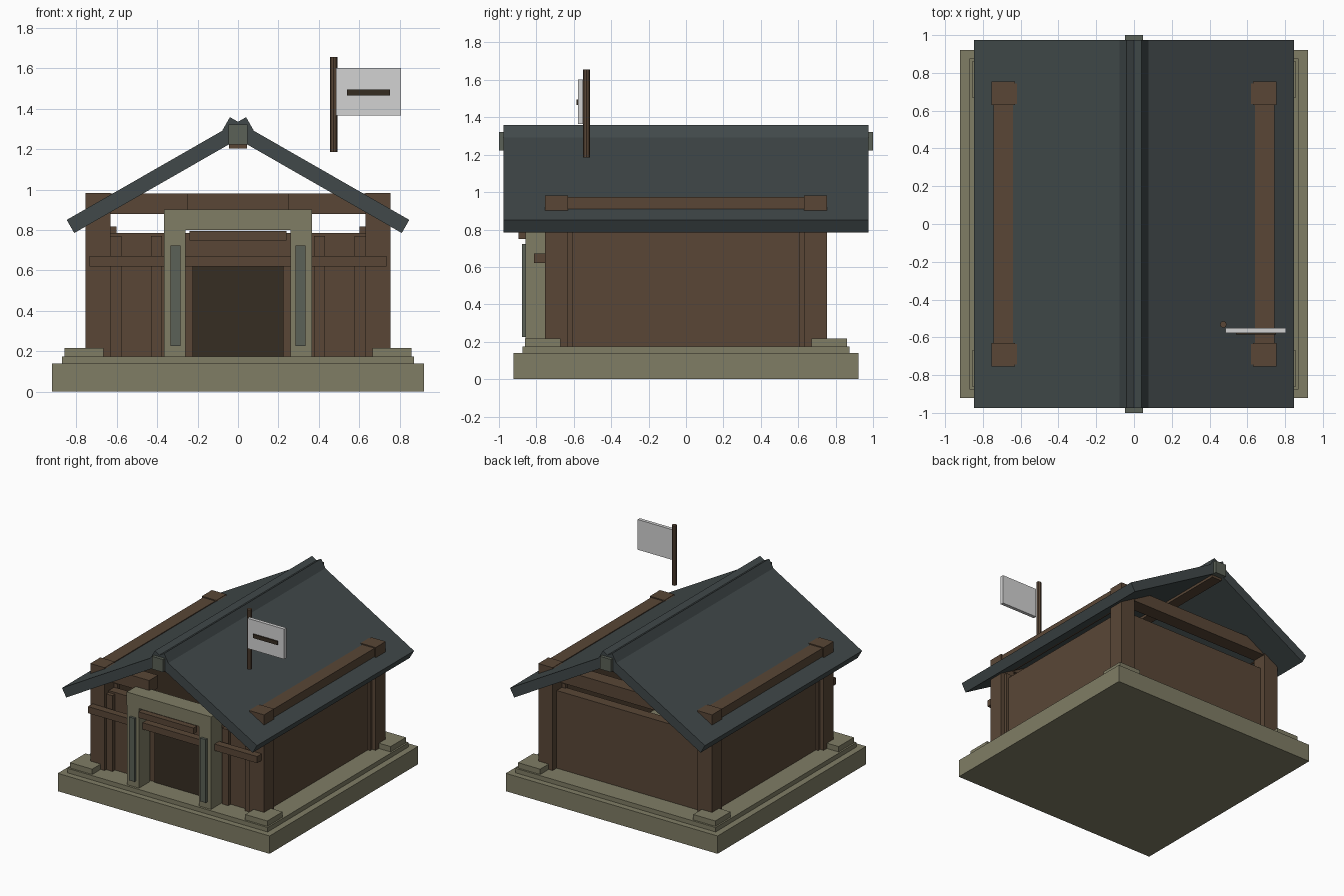
import bpy
import math

if "Cube" in bpy.data.objects:
    bpy.data.objects.remove(bpy.data.objects["Cube"])


def material(name, rgb):
    m = bpy.data.materials.new(name)
    m.diffuse_color = (*rgb, 1)
    m.use_nodes = True
    m.node_tree.nodes["Principled BSDF"].inputs["Base Color"].default_value = m.diffuse_color
    return m


WOOD = material("brown_wood", (0.100, 0.062, 0.037))
DARK = material("dark_wood", (0.037, 0.026, 0.016))
STONE = material("olive_stone", (0.215, 0.205, 0.130))
SLATE = material("slate_roof", (0.052, 0.066, 0.068))
TRIM = material("grey_green_trim", (0.105, 0.120, 0.095))
CLOTH = material("pale_grey", (0.65, 0.65, 0.65))


def box(name, mat, x, y, z, mirror=""):
    """Box from (min, max) ranges, optionally mirrored over x and/or y."""
    for sx in ((1, -1) if "x" in mirror else (1,)):
        for sy in ((1, -1) if "y" in mirror else (1,)):
            bpy.ops.mesh.primitive_cube_add(
                size=1, location=(sx * sum(x) / 2, sy * sum(y) / 2, sum(z) / 2))
            ob = bpy.context.object
            ob.name = name
            ob.scale = (x[1] - x[0], y[1] - y[0], z[1] - z[0])
            bpy.ops.object.transform_apply(location=False, rotation=False, scale=True)
            ob.data.materials.append(mat)


def extrude_y(name, mat, profile, half):
    """Prism along y from a closed xz profile."""
    n = len(profile)
    verts = [(x, y, z) for y in (-half, half) for x, z in profile]
    faces = [tuple(range(n)), tuple(range(2 * n - 1, n - 1, -1))]
    faces += [(i, i + n, (i + 1) % n + n, (i + 1) % n) for i in range(n)]
    me = bpy.data.meshes.new(name)
    me.from_pydata(verts, [], faces)
    me.materials.append(mat)
    ob = bpy.data.objects.new(name, me)
    bpy.context.collection.objects.link(ob)
    # consistent outward normals
    bpy.context.view_layer.objects.active = ob
    bpy.ops.object.select_all(action="DESELECT")
    ob.select_set(True)
    bpy.ops.object.mode_set(mode="EDIT")
    bpy.ops.mesh.select_all(action="SELECT")
    bpy.ops.mesh.normals_make_consistent(inside=False)
    bpy.ops.object.mode_set(mode="OBJECT")


# Stone foundation
box("foundation", STONE, (-.92, .92), (-.922, .922), (0, .14))
box("foundation_step", STONE, (-.87, .87), (-.875, .875), (.14, .175))
box("corner_pad", STONE, (.665, .857), (.67, .86), (.175, .217), "xy")

# Timber frame
box("corner_post", WOOD, (.63, .755), (.63, .755), (.175, .983), "xy")
box("side_top_beam", WOOD, (.64, .745), (-.64, .64), (.875, .975), "x")
box("back_top_beam", WOOD, (-.64, .64), (.635, .745), (.88, .98))
box("front_top_beam", WOOD, (.25, .64), (-.745, -.635), (.88, .98), "x")

# Walls with inner posts and battens
box("side_wall", WOOD, (.625, .705), (-.64, .64), (.175, .785), "x")
box("side_batten", WOOD, (.60, .725), (.605, .64), (.175, .818), "xy")
box("back_wall", WOOD, (-.64, .64), (.625, .705), (.175, .785))
box("front_wall", WOOD, (-.64, .64), (-.705, -.635), (.175, .785))
box("front_batten", WOOD, (.575, .63), (-.735, -.70), (.175, .77), "x")
box("front_batten", WOOD, (.375, .43), (-.735, -.70), (.175, .77), "x")
box("front_rail", WOOD, (-.735, .735), (-.812, -.755), (.62, .672))
box("door_panel", DARK, (-.225, .225), (-.713, -.704), (.175, .64))

# Stone door frame
box("door_pillar", STONE, (.26, .365), (-.857, -.72), (.175, .80), "x")
box("door_lintel", STONE, (-.367, .367), (-.857, -.72), (.80, .902))
box("pillar_inlay", TRIM, (.285, .333), (-.876, -.855), (.225, .722), "x")
box("door_crossbar", WOOD, (-.24, .24), (-.895, -.85), (.748, .795))

# Roof slabs crossing at the ridge
for side in (1, -1):
    profile = [(-.847, .85), (.04, 1.358), (.077, 1.293), (-.81, .785)]
    extrude_y("roof_slab", SLATE, [(side * x, z) for x, z in profile], .975)
box("ridge_cap", TRIM, (-.048, .048), (.955, 1.0), (1.222, 1.322), "y")
box("ridge_beam", WOOD, (-.045, .045), (-.955, .955), (1.203, 1.29))

# Flag on a pole
bpy.ops.mesh.primitive_cylinder_add(vertices=8, radius=.018, depth=.47,
                                    location=(.473, -.532, 1.42))
pole = bpy.context.object
pole.name = "flag_pole"
pole.data.materials.append(WOOD)
box("flag_panel", CLOTH, (.485, .805), (-.577, -.55), (1.365, 1.602))
box("flag_bar", DARK, (.54, .752), (-.586, -.577), (1.465, 1.495))
